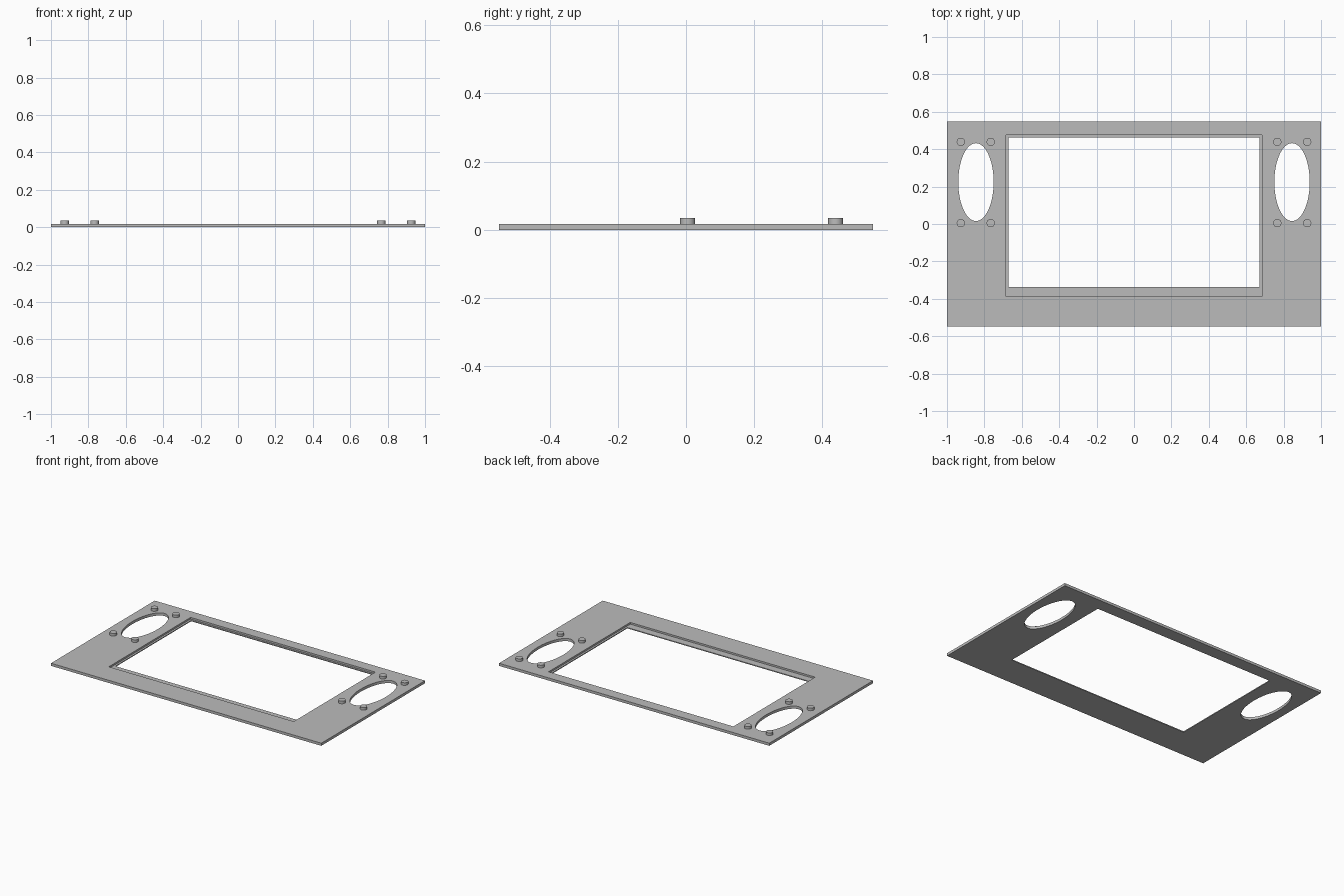
import bpy

if "Cube" in bpy.data.objects:
    bpy.data.objects.remove(bpy.data.objects["Cube"], do_unlink=True)

THICK = 0.0176      # panel thickness
LEDGE_Z = 0.006     # height of the recessed ledge
POST_TOP = 0.035

grey = bpy.data.materials.new("light grey")
grey.use_nodes = True
colour = (0.5, 0.5, 0.5, 1)
grey.diffuse_color = colour
grey.node_tree.nodes["Principled BSDF"].inputs["Base Color"].default_value = colour


def box(name, x0, x1, y0, y1, z0, z1):
    bpy.ops.mesh.primitive_cube_add(
        size=1, location=((x0 + x1) / 2, (y0 + y1) / 2, (z0 + z1) / 2))
    ob = bpy.context.object
    ob.name = name
    ob.scale = (x1 - x0, y1 - y0, z1 - z0)
    bpy.ops.object.transform_apply(location=False, rotation=False, scale=True)
    ob.data.materials.append(grey)
    return ob


def cylinder(name, x, y, z0, z1, rx, ry, sides):
    bpy.ops.mesh.primitive_cylinder_add(
        vertices=sides, radius=1, depth=z1 - z0, location=(x, y, (z0 + z1) / 2))
    ob = bpy.context.object
    ob.name = name
    ob.scale = (rx, ry, 1)
    bpy.ops.object.transform_apply(location=False, rotation=False, scale=True)
    bpy.ops.object.shade_smooth_by_angle()
    ob.data.materials.append(grey)
    return ob


def cut(target, cutter):
    cutter.hide_render = True
    mod = target.modifiers.new(cutter.name, 'BOOLEAN')
    mod.operation = 'DIFFERENCE'
    mod.solver = 'EXACT'
    mod.object = cutter
    bpy.context.view_layer.objects.active = target
    bpy.ops.object.modifier_apply(modifier=mod.name)
    bpy.data.objects.remove(cutter, do_unlink=True)


# Panel with a window, and a shallow ledge around the window
panel = box("panel", -1, 1, -0.548, 0.548, 0, THICK)
cut(panel, box("window_cutter", -0.671, 0.671, -0.338, 0.463, -0.1, 0.1))
cut(panel, box("ledge_cutter", -0.684, 0.684, -0.388, 0.476, LEDGE_Z, 0.1))

# Oval openings, each with four mounting posts
for side, s in (("left", 1), ("right", -1)):
    cut(panel, cylinder("oval_cutter", s * 0.845, 0.224, -0.1, 0.1,
                        0.0945, 0.208, 64))
    for end, y in (("front", 0.005), ("back", 0.439)):
        for place, x in (("inner", 0.766), ("outer", 0.926)):
            cylinder(f"{side}_{end}_{place}_post", s * x, y,
                     THICK - 0.002, POST_TOP, 0.022, 0.022, 32)
